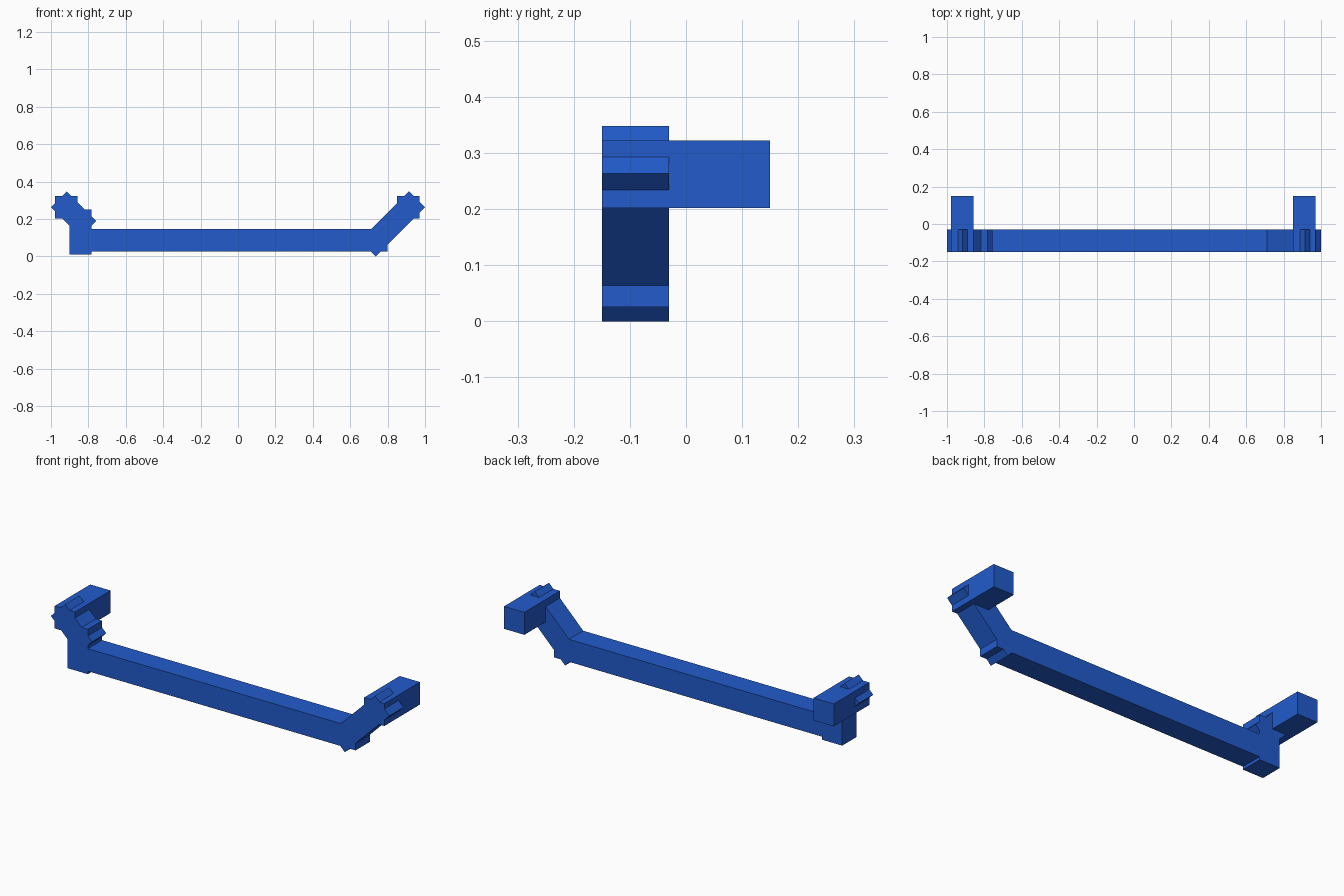
import bpy
import math

if "Cube" in bpy.data.objects:
    bpy.data.objects.remove(bpy.data.objects["Cube"], do_unlink=True)

# One blue for the whole bracket
blue = bpy.data.materials.new("blue")
blue.use_nodes = True
colour = (0.016, 0.105, 0.6, 1)
blue.diffuse_color = colour
blue.node_tree.nodes["Principled BSDF"].inputs["Base Color"].default_value = colour

THICK = 0.12    # square section of every beam
FRONT = -0.15   # shared front plane


def beam(name, x, z, length, height=THICK, depth=THICK, tilt=0):
    """Box centred on (x, z), starting at the front plane, tilted about y."""
    bpy.ops.mesh.primitive_cube_add(size=1, location=(x, FRONT + depth / 2, z))
    ob = bpy.context.object
    ob.name = name
    ob.scale = (length, depth, height)
    bpy.ops.object.transform_apply(location=False, rotation=False, scale=True)
    ob.rotation_euler.y = math.radians(tilt)
    ob.data.materials.append(blue)
    return ob


# Long crossbar
beam("crossbar", -0.02, 0.086, 1.64)

# Left arm: one long diagonal
beam("left_diagonal_arm", 0.825, 0.174, 0.373, tilt=-45)

# Right arm: short upright with a short diagonal on top
beam("right_upright", -0.842, 0.13, THICK, height=0.24)
beam("right_diagonal_arm", -0.879, 0.226, 0.224, tilt=45)

# Pegs reaching backwards from the arm ends
for name, x in (("left_peg", 0.91), ("right_peg", -0.918)):
    beam(name, x, 0.262, THICK, depth=0.3)
